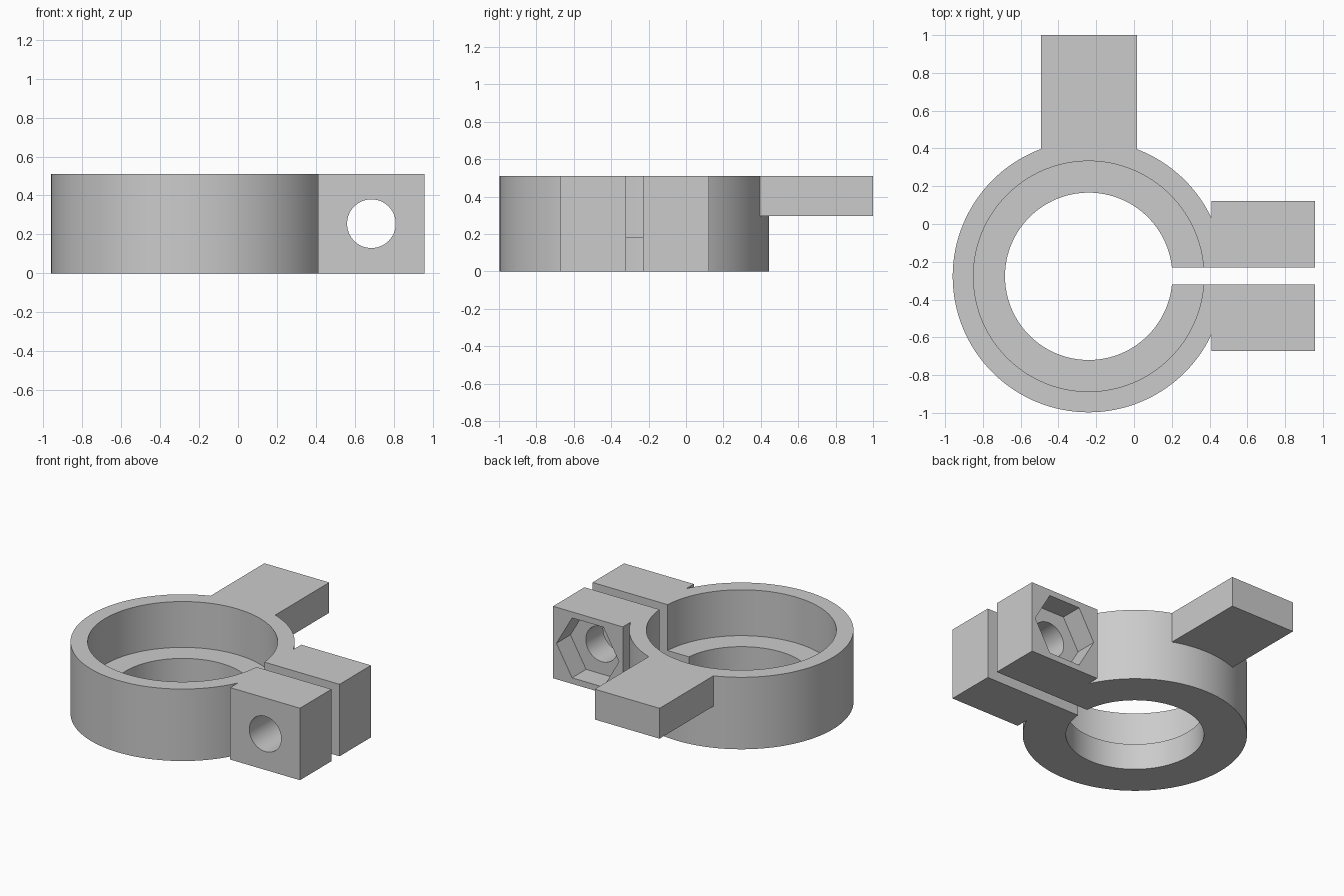
import bpy
import math

if "Cube" in bpy.data.objects:
    bpy.data.objects.remove(bpy.data.objects["Cube"], do_unlink=True)

HEIGHT = 0.51
CX, CY = -0.24, -0.277      # ring axis
BOLT_X, BOLT_Z = 0.685, HEIGHT / 2

grey = bpy.data.materials.new("plain grey")
grey.use_nodes = True
colour = (0.6, 0.6, 0.6, 1)
grey.diffuse_color = colour
grey.node_tree.nodes["Principled BSDF"].inputs["Base Color"].default_value = colour


def finish(name):
    obj = bpy.context.object
    obj.name = name
    bpy.ops.object.transform_apply(location=False, rotation=True, scale=True)
    obj.data.materials.append(grey)
    return obj


def box(name, x0, x1, y0, y1, z0, z1):
    bpy.ops.mesh.primitive_cube_add(
        size=1, location=((x0 + x1) / 2, (y0 + y1) / 2, (z0 + z1) / 2))
    bpy.context.object.scale = (x1 - x0, y1 - y0, z1 - z0)
    return finish(name)


def upright(name, radius, z0, z1):
    bpy.ops.mesh.primitive_cylinder_add(
        vertices=128, radius=radius, depth=z1 - z0, location=(CX, CY, (z0 + z1) / 2))
    return finish(name)


def crosswise(name, radius, y0, y1, sides, turn=0):
    bpy.ops.mesh.primitive_cylinder_add(
        vertices=sides, radius=radius, depth=y1 - y0,
        location=(BOLT_X, (y0 + y1) / 2, BOLT_Z), rotation=(math.pi / 2, turn, 0))
    return finish(name)


def combine(target, tool, operation):
    bpy.ops.object.select_all(action='DESELECT')
    bpy.context.view_layer.objects.active = target
    target.select_set(True)
    mod = target.modifiers.new(tool.name, 'BOOLEAN')
    mod.operation, mod.solver, mod.object = operation, 'EXACT', tool
    bpy.ops.object.modifier_apply(modifier=mod.name)
    bpy.data.objects.remove(tool, do_unlink=True)


# Solid body: ring, clamp ears and rear arm
clamp = upright("clamp_ring", 0.72, 0, HEIGHT)
combine(clamp, box("clamp_ears", 0.41, 0.957, -0.673, 0.122, 0, HEIGHT), 'UNION')
combine(clamp, box("rear_arm", -0.493, 0.015, 0.1, 1, 0.295, HEIGHT), 'UNION')

# Stepped bore, clamping slit, bolt hole and hexagonal nut pocket
combine(clamp, upright("lower_bore", 0.443, -0.1, 0.4), 'DIFFERENCE')
combine(clamp, upright("upper_bore", 0.61, 0.185, 0.7), 'DIFFERENCE')
combine(clamp, box("slit", 0, 1.2, -0.32, -0.23, -0.1, 0.7), 'DIFFERENCE')
combine(clamp, crosswise("bolt_hole", 0.125, -0.9, 0.4, 64), 'DIFFERENCE')
combine(clamp, crosswise("nut_pocket", 0.245, -0.035, 0.4, 6, math.pi / 6), 'DIFFERENCE')

bpy.ops.object.select_all(action='DESELECT')
clamp.select_set(True)
bpy.context.view_layer.objects.active = clamp
bpy.ops.object.shade_smooth_by_angle(angle=math.radians(30))
